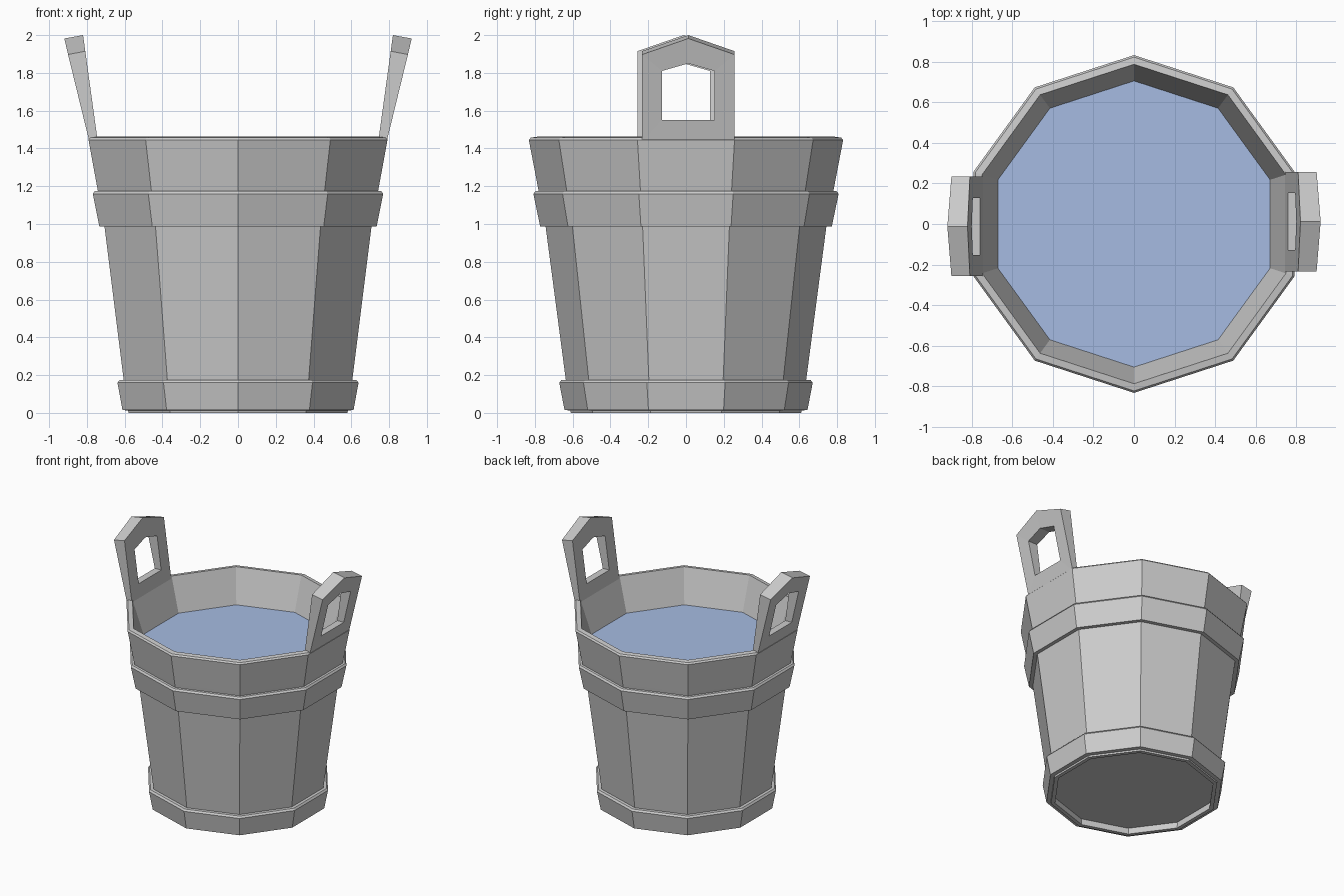
import bpy, bmesh, math

if "Cube" in bpy.data.objects:
    bpy.data.objects.remove(bpy.data.objects["Cube"])

SIDES = 10


def material(name, rgb):
    m = bpy.data.materials.new(name)
    m.diffuse_color = (*rgb, 1.0)
    m.use_nodes = True
    m.node_tree.nodes["Principled BSDF"].inputs["Base Color"].default_value = m.diffuse_color
    return m


GREY = material("plain_grey", (0.6, 0.6, 0.6))
BLUE = material("water_blue", (0.38, 0.50, 0.76))


def finish(name, bm, mat):
    bmesh.ops.recalc_face_normals(bm, faces=bm.faces)
    me = bpy.data.meshes.new(name)
    bm.to_mesh(me)
    bm.free()
    me.materials.append(mat)
    ob = bpy.data.objects.new(name, me)
    bpy.context.collection.objects.link(ob)
    return ob


def ring_verts(bm, r, z):
    # decagon with a corner on the y axis
    return [bm.verts.new((r * math.cos(math.pi / 2 + k * math.tau / SIDES),
                          r * math.sin(math.pi / 2 + k * math.tau / SIDES), z))
            for k in range(SIDES)]


def bridge(bm, a, b):
    n = len(a)
    for k in range(n):
        bm.faces.new((a[k], a[(k + 1) % n], b[(k + 1) % n], b[k]))


def lathe(name, profile, mat):
    # closed (radius, height) profile swept around the ten sides
    bm = bmesh.new()
    rings = [ring_verts(bm, r, z) for r, z in profile]
    for i in range(len(rings)):
        bridge(bm, rings[i], rings[(i + 1) % len(rings)])
    return finish(name, bm, mat)


def disc(name, r, z, thickness, mat):
    bm = bmesh.new()
    top, low = ring_verts(bm, r, z), ring_verts(bm, r, z - thickness)
    bm.faces.new(top)
    bm.faces.new(low)
    bridge(bm, top, low)
    return finish(name, bm, mat)


# staves: tapered wall with a slightly sloping rim
lathe("bucket_wall", [(0.61, 0.0), (0.637, 0.18), (0.745, 1.0), (0.785, 1.2),
                      (0.832, 1.445), (0.822, 1.457), (0.787, 1.462),
                      (0.705, 1.2), (0.58, 0.0)], GREY)

# hoops
lathe("lower_band", [(0.60, 0.012), (0.643, 0.015), (0.671, 0.16),
                     (0.66, 0.174), (0.62, 0.176)], GREY)
lathe("upper_band", [(0.72, 0.985), (0.772, 0.987), (0.808, 1.16),
                     (0.797, 1.174), (0.76, 1.178)], GREY)

# recessed base and water surface
disc("bucket_base", 0.60, 0.10, 0.05, GREY)
disc("water", 0.708, 1.2, 0.03, BLUE)


# handles: leaning pointed boards with a pointed hole, thicker at the top
def handle(name, sign):
    bm = bmesh.new()
    cy = 0.012
    outer = [(-0.245, 1.43), (0.245, 1.43), (0.245, 1.915), (0.0, 2.0), (-0.245, 1.915)]
    hole = [(-0.14, 1.55), (0.14, 1.55), (0.14, 1.81), (0.0, 1.85), (-0.14, 1.81)]

    def loop(points, x0, slope, drop):
        return [bm.verts.new((sign * (x0 + slope * (z - 1.44)), sign * (y + cy),
                              z - (drop if z > 1.9 else 0))) for y, z in points]

    out_a, hole_a = loop(outer, 0.788, 0.235, 0.018), loop(hole, 0.788, 0.235, 0)
    out_b, hole_b = loop(outer, 0.743, 0.138, 0.0), loop(hole, 0.743, 0.138, 0)
    for a, b in ((out_a, hole_a), (out_b, hole_b), (out_a, out_b), (hole_a, hole_b)):
        bridge(bm, a, b)
    finish(name, bm, GREY)


handle("right_handle", 1)
handle("left_handle", -1)
